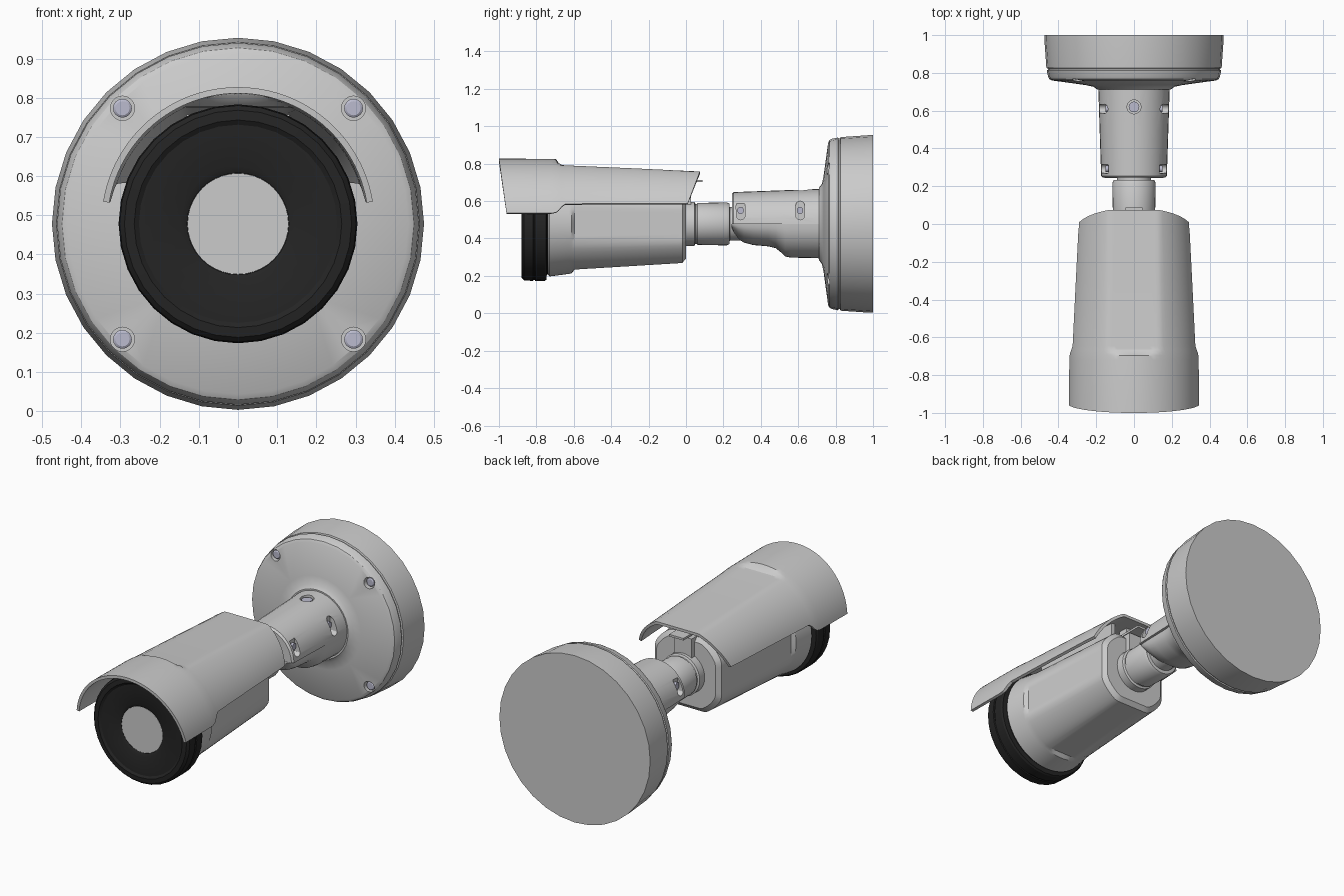
import bpy, bmesh
from math import sin, cos, asin, pi, sqrt, radians

if "Cube" in bpy.data.objects:
    bpy.data.objects.remove(bpy.data.objects["Cube"])

ZC = 0.478  # height of the common axis


def material(name, color):
    m = bpy.data.materials.new(name)
    m.diffuse_color = color
    m.use_nodes = True
    m.node_tree.nodes["Principled BSDF"].inputs["Base Color"].default_value = m.diffuse_color
    return m


BLACK = material("black_plastic", (0.018, 0.018, 0.018, 1))
STEEL = material("screw_steel", (0.5, 0.5, 0.62, 1))


def finish(name, bm, mat=None, angle=30):
    bmesh.ops.recalc_face_normals(bm, faces=bm.faces)
    me = bpy.data.meshes.new(name)
    bm.to_mesh(me)
    bm.free()
    ob = bpy.data.objects.new(name, me)
    bpy.context.collection.objects.link(ob)
    if mat:
        me.materials.append(mat)
    smooth(ob, angle)
    return ob


def smooth(ob, angle=30):
    bpy.ops.object.select_all(action='DESELECT')
    ob.select_set(True)
    bpy.context.view_layer.objects.active = ob
    bpy.ops.object.shade_smooth_by_angle(angle=radians(angle))


def loft(name, rings, mat=None, angle=30):
    """Closed solid through equal-length rings, capped at both ends."""
    bm = bmesh.new()
    vs = [[bm.verts.new(p) for p in r] for r in rings]
    n = len(vs[0])
    for a, b in zip(vs, vs[1:]):
        for i in range(n):
            j = (i + 1) % n
            bm.faces.new((a[i], a[j], b[j], b[i]))
    bm.faces.new(vs[0])
    bm.faces.new(vs[-1])
    return finish(name, bm, mat, angle)


def polar(y, radius, n, x0=0, z0=ZC):
    return [(x0 + radius(2 * pi * i / n) * cos(2 * pi * i / n), y,
             z0 + radius(2 * pi * i / n) * sin(2 * pi * i / n)) for i in range(n)]


def lathe(name, profile, n=32, mat=None, x0=0, z0=ZC, angle=30):
    """Turned part about the y axis from (radius, y) points."""
    return loft(name, [polar(y, lambda t: r, n, x0, z0) for r, y in profile], mat, angle)


def half_loft(name, stations, side, n=18):
    """Half-round solid from (y, x radius, z radius); side +1 is upper, -1 lower."""
    return loft(name, [[(rx * cos(pi * i / n), y, ZC + side * rz * sin(pi * i / n))
                        for i in range(n + 1)] for y, rx, rz in stations])


def box(name, x0, x1, y0, y1, z0, z1):
    return loft(name, [[(x0, y, z0), (x1, y, z0), (x1, y, z1), (x0, y, z1)] for y in (y0, y1)])


def cut(ob, cutters):
    for c in cutters:
        c.hide_render = True
        m = ob.modifiers.new("cut", 'BOOLEAN')
        m.operation = 'DIFFERENCE'
        m.object = c
        bpy.context.view_layer.objects.active = ob
        bpy.ops.object.modifier_apply(modifier=m.name)
        bpy.data.objects.remove(c)
    smooth(ob)


# Wall base with four countersunk screws
base = lathe("wall_base", [(.475, 1), (.475, .985), (.464, .826), (.456, .823), (.456, .816),
                           (.462, .813), (.455, .78), (.449, .768), (.435, .76),
                           (.26, .736), (.215, .727), (.195, .712)])
spots = [(sx * .295, ZC + sz * .295) for sx in (-1, 1) for sz in (-1, 1)]
cut(base, [lathe("hole", [(.031, .70), (.031, .785)], 20, x0=x, z0=z) for x, z in spots])
for x, z in spots:
    lathe("base_screw", [(.018, .766), (.024, .770), (.024, .79)], 16, STEEL, x, z)

# Bracket arm: upper half shell and narrower lower knuckle
upper = half_loft("arm_upper", [(.245, .165, .16), (.255, .174, .17), (.50, .182, .179),
                                (.72, .189, .187)], 1)
half_loft("arm_lower", [(.243, .155, .02), (.255, .16, .05), (.28, .162, .08), (.31, .163, .1),
                        (.36, .164, .113), (.44, .165, .12), (.48, .167, .13), (.505, .172, .15),
                        (.53, .18, .174), (.56, .182, .18), (.72, .187, .184)], -1)


def slot(name, sx, y, x_in, x_out, w, h):
    """Stadium-shaped peg pointing along x."""
    ring = []
    for i in range(17):
        t = 2 * pi * (i / 16) if i < 16 else None
        if t is None:
            break
        ring.append((y + w * cos(t), .55 + w * sin(t) + (h if i <= 8 else -h)))
    return loft(name, [[(sx * x, a, b) for a, b in ring] for x in (x_in, x_out)])


def vertical_peg(name, y, r, z0, z1, mat=None):
    return loft(name, [[(r * cos(pi * i / 10), y + r * sin(pi * i / 10), z) for i in range(20)]
                       for z in (z0, z1)], mat)


side = [(sx, y) for sx in (-1, 1) for y in (.292, .61)]
cut(upper, [slot("slot", sx, y, .135, .25, .024, .026) for sx, y in side]
    + [vertical_peg("hole", .62, .037, .64, .75)])
vertical_peg("arm_top_screw", .62, .028, .60, .653, STEEL)
for sx, y in side:
    bolt = slot("arm_side_screw", sx, y, .12, .15, .017, .002)
    bolt.data.materials.append(STEEL)

# Neck joint between arm and camera
lathe("neck_joint", [(.09, -.03), (.118, .0), (.118, .045), (.107, .05), (.107, .058),
                     (.112, .062), (.115, .218), (.108, .232), (.09, .234), (.09, .30)])


# Camera body: tapered round housing with four recessed flats
def flat_radius(R, d):
    def f(t):
        a = (t + pi / 4) % (pi / 2) - pi / 4
        return min(R, d / cos(a))
    return f


loft("camera_body", [polar(y, flat_radius(R, d), 72) for y, R, d in (
    (-.738, .272, 1), (-.73, .281, 1), (-.625, .267, 1), (-.612, .265, 1), (-.595, .264, .244),
    (-.02, .235, .209), (0, .208, .185))], angle=22)

# Black front bezel and lens window
lathe("front_bezel", [(.27, -.70), (.27, -.744), (.298, -.746), (.304, -.755), (.305, -.806),
                      (.300, -.809), (.300, -.815), (.305, -.818), (.302, -.865), (.29, -.878),
                      (.265, -.88), (.253, -.872), (.146, -.870), (.130, -.862), (.130, -.855)],
      mat=BLACK)
lathe("lens_window", [(.129, -.80), (.129, -.862)], 40)


# Sun shield: arched sheet with a recessed top flat and stepped lower edge
def shield(name, stations, n=48):
    bm = bmesh.new()
    rows = []
    for k, (y, R, d, zb) in enumerate(stations):
        t0 = asin((zb - ZC) / R)
        row = []
        for i in range(n + 1):
            t = t0 + (pi - 2 * t0) * i / n
            r = min(R, d / sin(t))
            x, z = r * cos(t), ZC + r * sin(t)
            yy = y
            if k == 0:
                yy = -1 + (.825 - z) * .14
            elif k == len(stations) - 1:
                yy = .075 - (.76 - z) * .38
            row.append(bm.verts.new((x, yy, z)))
        rows.append(row)
    for a, b in zip(rows, rows[1:]):
        for i in range(n):
            bm.faces.new((a[i], a[i + 1], b[i + 1], b[i]))
    ob = finish(name, bm, angle=25)
    # outward normals are needed so the sheet thickens inwards
    if ob.data.polygons[n // 2].normal.z < 0:
        ob.data.flip_normals()
    m = ob.modifiers.new("thickness", 'SOLIDIFY')
    m.thickness = .016
    m.offset = -1
    bpy.ops.object.modifier_apply(modifier=m.name)
    smooth(ob, 25)
    return ob


shield("sun_shield", [(-1, .349, 1, .535), (-.92, .349, 1, .535), (-.72, .347, 1, .535),
                      (-.695, .346, 1, .54), (-.68, .345, .325, .551), (-.665, .344, .315, .57),
                      (-.645, .342, .313, .585), (-.30, .327, .298, .588), (-.05, .315, .286, .588),
                      (.05, .31, .28, .588)])

# Shield mounts: rails under the shield and a rear latch tab
for s in (-1, 1):
    box("shield_rail", s * .12 - .012, s * .12 + .012, -.62, -.03, .66, .757)
box("shield_mount", -.07, .07, -.45, -.12, .67, .762)
box("rear_latch", -.055, .055, -.03, .028, .575, .69)
box("rear_tab", -.045, .045, -.06, .088, .702, .714)
box("rear_tab_post", -.035, .035, -.08, -.02, .65, .75)
